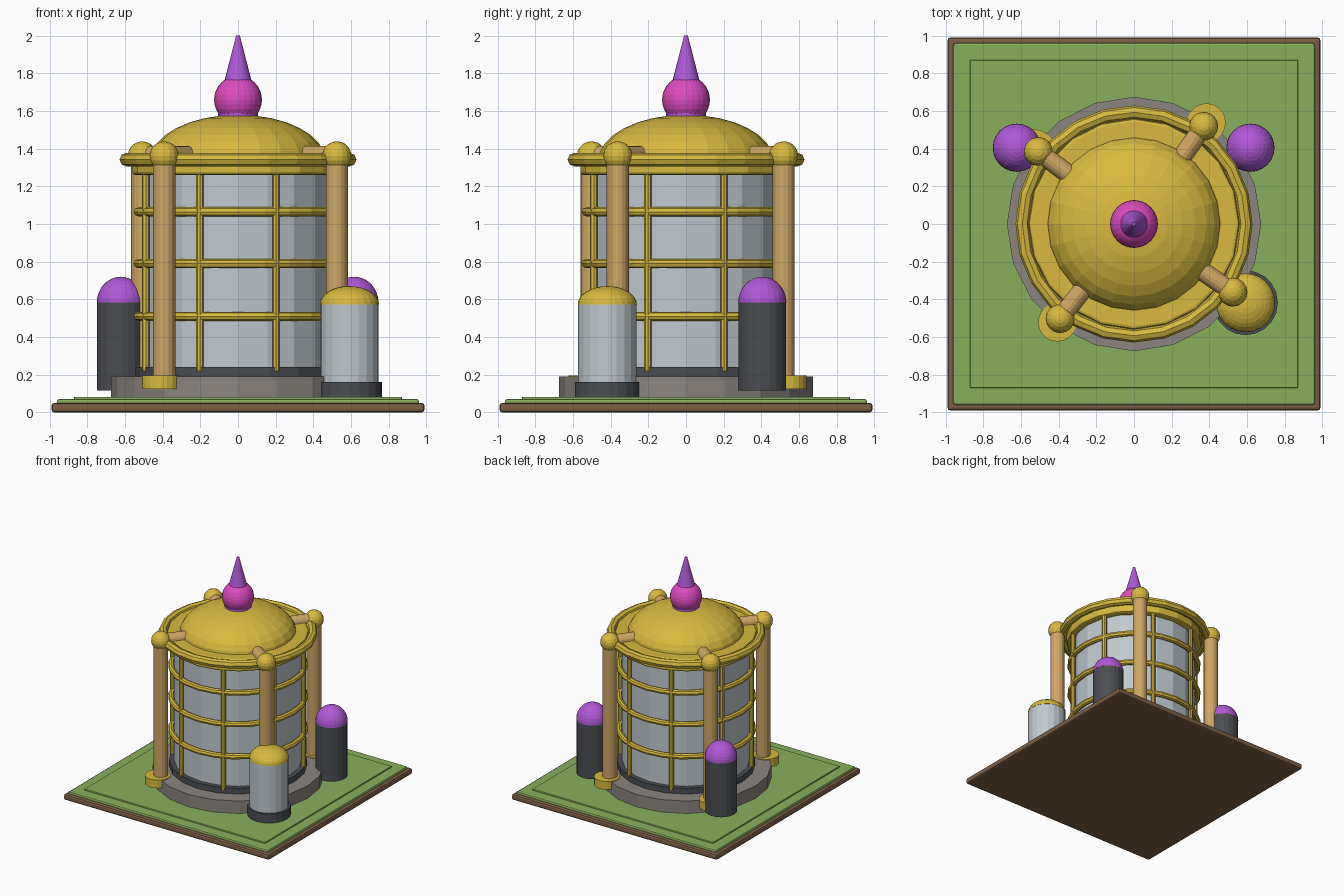
import bpy, bmesh, math
from mathutils import Vector

cube = bpy.data.objects.get("Cube")
if cube:
    bpy.data.objects.remove(cube, do_unlink=True)


def material(name, rgb):
    m = bpy.data.materials.new(name)
    m.use_nodes = True
    m.diffuse_color = (*rgb, 1)
    m.node_tree.nodes["Principled BSDF"].inputs["Base Color"].default_value = (*rgb, 1)
    return m


GOLD = material("gold", (0.69, 0.49, 0.05))
GRASS = material("grass green", (0.25, 0.43, 0.11))
TAN = material("tan", (0.62, 0.38, 0.13))
STEEL = material("light steel", (0.53, 0.59, 0.63))
DARK = material("dark grey", (0.07, 0.075, 0.085))
STONE = material("stone grey", (0.26, 0.235, 0.215))
PINK = material("magenta", (0.72, 0.07, 0.52))
PURPLE = material("purple", (0.43, 0.10, 0.68))
BROWN = material("earth brown", (0.2, 0.115, 0.06))


def finish(name, mat, bevel=0):
    ob = bpy.context.object
    ob.name = ob.data.name = name
    ob.data.materials.append(mat)
    if bevel:
        mod = ob.modifiers.new("soft edge", "BEVEL")
        mod.width, mod.segments = bevel, 2
        mod.limit_method = "ANGLE"
    return ob


def slab(name, half, z0, z1, mat, bevel):
    bpy.ops.mesh.primitive_cube_add(size=1, location=(0, 0, (z0 + z1) / 2))
    bpy.context.object.scale = (2 * half, 2 * half, z1 - z0)
    bpy.ops.object.transform_apply(location=False, rotation=False)
    return finish(name, mat, bevel)


def rod(name, a, b, r, mat, sides=20, r2=None, bevel=0):
    a, b = Vector(a), Vector(b)
    d = b - a
    bpy.ops.mesh.primitive_cone_add(vertices=sides, radius1=r, radius2=r if r2 is None else r2,
                                    depth=d.length, location=(a + b) / 2)
    bpy.context.object.rotation_euler = d.to_track_quat("Z", "Y").to_euler()
    return finish(name, mat, bevel)


def drum(name, x, y, z0, z1, r, mat, **kw):
    return rod(name, (x, y, z0), (x, y, z1), r, mat, **kw)


def ball(name, loc, r, mat, sides=20, rings=12):
    bpy.ops.mesh.primitive_uv_sphere_add(segments=sides, ring_count=rings, radius=r, location=loc)
    return finish(name, mat)


def dome(name, loc, r, height, mat, sides=24):
    # upper half of a flattened sphere
    ob = ball(name, loc, r, mat, sides, 16)
    ob.scale.z = height / r
    bm = bmesh.new()
    bm.from_mesh(ob.data)
    bmesh.ops.delete(bm, geom=[v for v in bm.verts if v.co.z < -0.001], context="VERTS")
    bmesh.ops.holes_fill(bm, edges=bm.edges)
    bm.to_mesh(ob.data)
    bm.free()
    return ob


def hoop(name, z, major, minor, sides=24):
    bpy.ops.mesh.primitive_torus_add(major_segments=sides, minor_segments=8, location=(0, 0, z),
                                     major_radius=major, minor_radius=minor)
    return finish(name, GOLD)


# Ground plot
slab("ground_base", 0.99, 0, 0.05, BROWN, 0.015)
slab("grass_border", 0.96, 0.04, 0.07, GRASS, 0.01)
slab("lawn", 0.87, 0.06, 0.082, GRASS, 0.003)

# Main tank
drum("foundation", 0, 0, 0.075, 0.19, 0.675, STONE)
drum("tank_footing", 0, 0, 0.18, 0.24, 0.545, DARK)
drum("tank_body", 0, 0, 0.23, 1.28, 0.505, STEEL)

# Cage of hoops and upright bars
for i, z in enumerate((0.51, 0.79, 1.065)):
    hoop(f"cage_hoop_{i + 1}", z, 0.53, 0.024)
for i in range(8):
    a = math.radians(22.5 + 45 * i)
    drum(f"cage_bar_{i + 1}", 0.53 * math.cos(a), 0.53 * math.sin(a), 0.22, 1.28, 0.019, GOLD, sides=8)

# Roof
drum("roof_slab", 0, 0, 1.26, 1.365, 0.56, GOLD, bevel=0.015)
hoop("roof_rim", 1.342, 0.593, 0.036)
dome("roof_dome", (0, 0, 1.34), 0.463, 0.24, GOLD)

# Finial
drum("finial_collar", 0, 0, 1.55, 1.6, 0.105, PURPLE)
ball("finial_ball", (0, 0, 1.66), 0.127, PINK, 24, 16)
drum("finial_spike", 0, 0, 1.76, 2.0, 0.072, PURPLE, r2=0.01)

# Corner posts with feet, caps and brackets to the roof
posts = {"front_left": (0.525, -0.362), "back_left": (0.37, 0.518),
         "back_right": (-0.508, 0.385), "front_right": (-0.392, -0.502)}
for side, (x, y) in posts.items():
    drum(f"{side}_post_foot", x * 1.04, y * 1.04, 0.125, 0.196, 0.102, GOLD)
    drum(f"{side}_post", x, y, 0.19, 1.36, 0.059, TAN, sides=16)
    ball(f"{side}_post_cap", (x, y, 1.362), 0.077, GOLD, 16, 10)
    rod(f"{side}_bracket", (x, y, 1.365), (x * 0.69, y * 0.69, 1.365), 0.05, TAN, sides=16)

# Steel side tank
X, Y = 0.592, -0.418
drum("side_tank_base", X, Y, 0.075, 0.16, 0.172, DARK)
drum("side_tank_body", X, Y, 0.15, 0.575, 0.155, STEEL)
dome("side_tank_cap", (X, Y, 0.572), 0.157, 0.098, GOLD)

# Dark canisters with domed caps
for side, x in (("left", 0.618), ("right", -0.622)):
    drum(f"{side}_canister", x, 0.405, 0.115, 0.585, 0.127, DARK)
    dome(f"{side}_canister_cap", (x, 0.405, 0.582), 0.128, 0.138, PURPLE)
